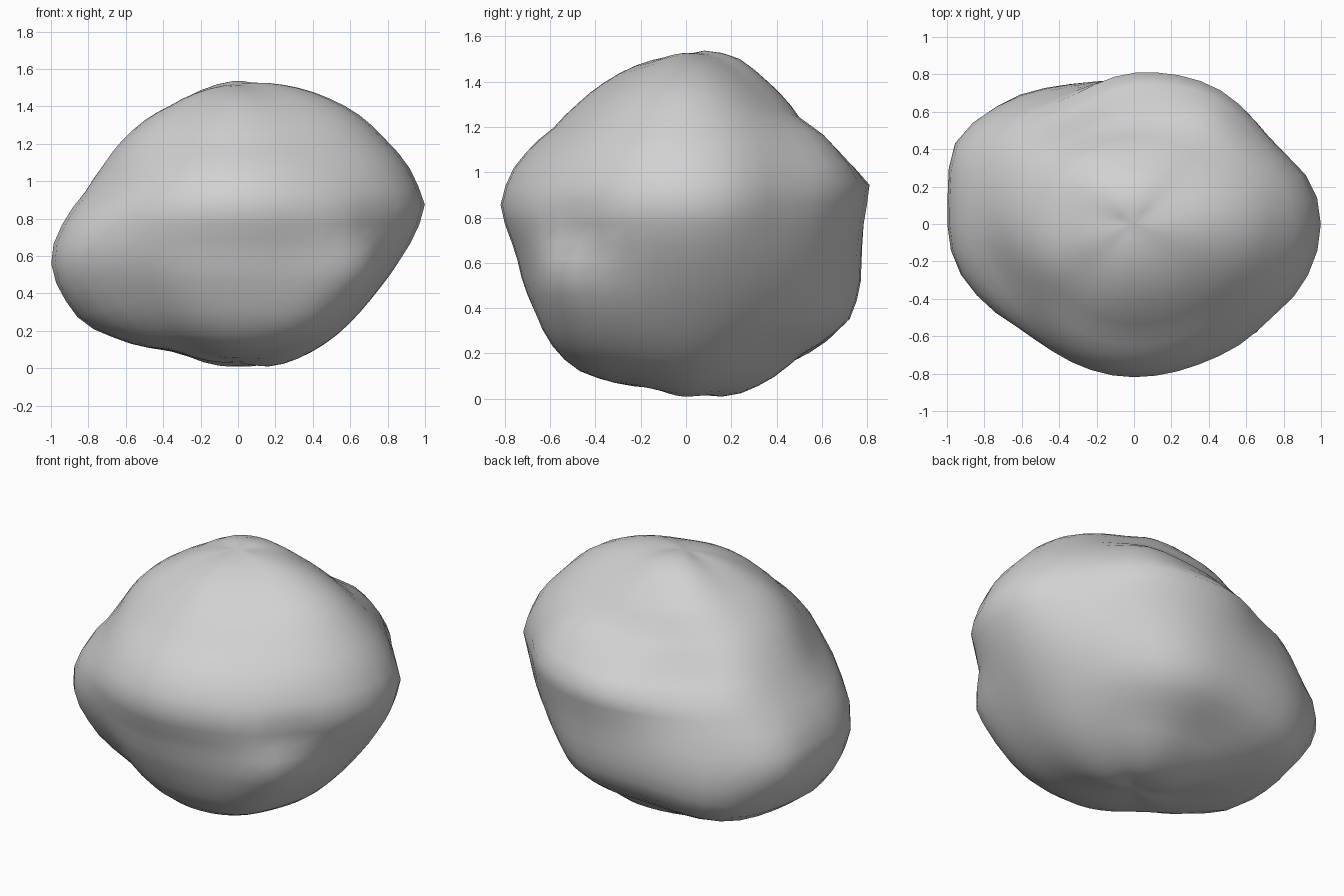
import bpy
import bmesh
from math import sin, cos, pi, exp, atan2, hypot, radians
from mathutils import Vector

SEGMENTS = 44
RINGS = 30
CENTRE = .77
TOP, BOTTOM = 1.52, .03

cube = bpy.data.objects.get("Cube")
if cube:
    bpy.data.objects.remove(cube, do_unlink=True)

# Outline of each side from bottom to top: distance from the axis, height
right_outline = [(.19, .01), (.43, .11), (.62, .27), (.73, .4), (.85, .56), (.97, .77),
                 (1, .88), (.97, .96), (.9, 1.1), (.8, 1.21), (.64, 1.36), (.47, 1.45), (.27, 1.51)]
left_outline = [(.08, .03), (.35, .1), (.68, .17), (.83, .24), (.92, .36), (.99, .5),
                (1, .62), (.94, .77), (.81, .96), (.72, 1.1), (.57, 1.27), (.37, 1.4), (.17, 1.49)]
front_outline = [(.16, .05), (.49, .14), (.6, .26), (.67, .4), (.75, .65), (.82, .85),
                 (.78, .99), (.58, 1.2), (.47, 1.31), (.34, 1.41), (.2, 1.48)]
back_outline = [(.2, .01), (.38, .09), (.5, .19), (.63, .27), (.73, .36), (.77, .5), (.775, .65),
                (.79, .8), (.82, .94), (.7, 1.06), (.52, 1.21), (.35, 1.41), (.23, 1.505), (.1, 1.54)]


def polar(outline):
    """Turn an outline into (elevation, radius) pairs about the centre."""
    points = [(0, BOTTOM)] + outline + [(0, TOP)]
    return [(atan2(z - CENTRE, d), hypot(d, z - CENTRE)) for d, z in points]


def radius_at(pairs, elevation):
    for (e0, r0), (e1, r1) in zip(pairs, pairs[1:]):
        if elevation <= e1:
            return r0 + (r1 - r0) * (elevation - e0) / (e1 - e0)
    return pairs[-1][1]


right, left, front, back = map(polar, (right_outline, left_outline, front_outline, back_outline))


def surface_point(elevation, angle):
    """Blend the two nearest side outlines around a quarter ellipse."""
    c, s = cos(angle), sin(angle)
    rx = radius_at(right if c > 0 else left, elevation)
    ry = radius_at(back if s > 0 else front, elevation)
    radius = 1 / hypot(c / rx, s / ry)
    # The back left corner is full, the other corners are slightly cut
    corner = -.04 + .09 * max(0, cos(angle - .75 * pi))
    radius *= 1 + corner * sin(2 * angle) ** 2 * cos(elevation)
    flat = radius * cos(elevation)
    return flat * c, flat * s, CENTRE + radius * sin(elevation)


def push_area(mesh, centre, push, size):
    """Move the surface near a point with a soft falloff."""
    for vert in mesh.verts:
        distance = (vert.co - Vector(centre)).length
        vert.co += Vector(push) * exp(-(distance / size) ** 2)


# Boulder body, closed at both ends
mesh = bmesh.new()
rings = []
for level in range(1, RINGS):
    elevation = pi * level / RINGS - pi / 2
    rings.append([mesh.verts.new(surface_point(elevation, 2 * pi * step / SEGMENTS))
                  for step in range(SEGMENTS)])
bottom = mesh.verts.new((0, 0, BOTTOM))
top = mesh.verts.new((0, 0, TOP))
for i in range(SEGMENTS):
    j = (i + 1) % SEGMENTS
    for lower, upper in zip(rings, rings[1:]):
        mesh.faces.new((lower[i], lower[j], upper[j], upper[i]))
    mesh.faces.new((rings[0][j], rings[0][i], bottom))
    mesh.faces.new((rings[-1][i], rings[-1][j], top))

# Low bulges at the front right, front underside and back left
push_area(mesh, (.53, -.48, .45), (.085, -.085, 0), .28)
push_area(mesh, (.35, -.5, .22), (.02, -.03, -.03), .25)
push_area(mesh, (-.6, .5, .35), (-.05, .05, -.01), .28)
push_area(mesh, (-.87, .4, .6), (-.07, .02, 0), .22)

# Ledge with a hollow above it at the front right
push_area(mesh, (.67, -.5, .57), (.02, -.02, .02), .14)
push_area(mesh, (.7, -.48, .75), (-.03, .03, 0), .13)

# Worn areas at the front left and back
push_area(mesh, (-.6, -.48, .3), (.03, .03, .02), .28)
push_area(mesh, (-.7, -.3, 1), (.03, .02, -.03), .25)
push_area(mesh, (-.38, .65, 1), (.05, -.08, -.02), .28)

# Back right shoulder
push_area(mesh, (.4, .58, 1.14), (.03, .03, .03), .22)
push_area(mesh, (.8, .44, .88), (-.03, -.03, 0), .2)

data = bpy.data.meshes.new("boulder")
mesh.to_mesh(data)
mesh.free()
boulder = bpy.data.objects.new("boulder", data)
bpy.context.collection.objects.link(boulder)

# Plain stone colour
stone = bpy.data.materials.new("grey stone")
stone.use_nodes = True
colour = (.64, .64, .64, 1)
stone.diffuse_color = colour
stone.node_tree.nodes["Principled BSDF"].inputs["Base Color"].default_value = colour
data.materials.append(stone)

bpy.context.view_layer.objects.active = boulder
boulder.select_set(True)
bpy.ops.object.shade_smooth_by_angle(angle=radians(60))
